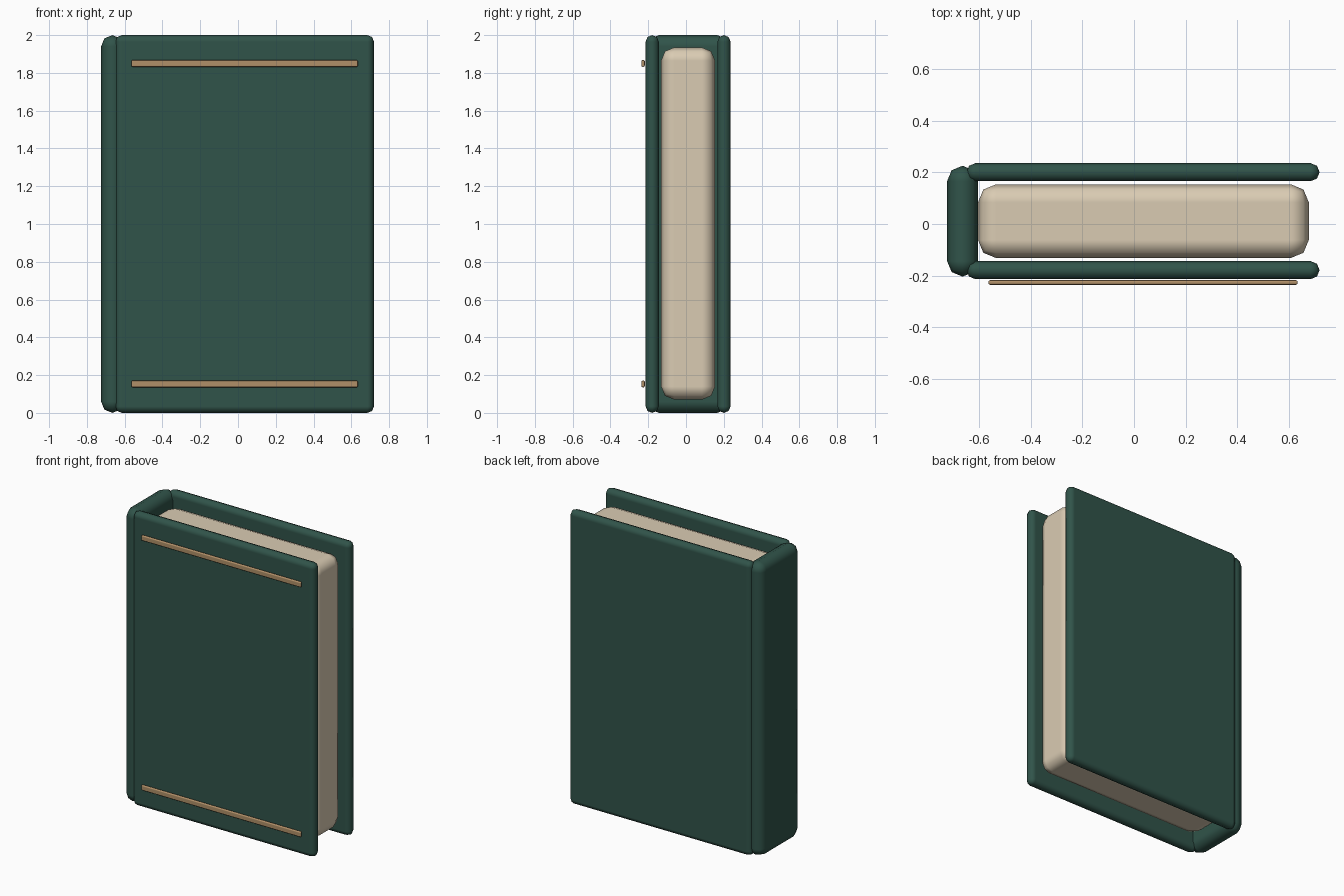
import bpy

if "Cube" in bpy.data.objects:
    bpy.data.objects.remove(bpy.data.objects["Cube"])


def material(name, rgb):
    m = bpy.data.materials.new(name)
    m.diffuse_color = (*rgb, 1)
    m.use_nodes = True
    m.node_tree.nodes["Principled BSDF"].inputs["Base Color"].default_value = m.diffuse_color
    return m


GREEN = material("green_cloth", (0.03, 0.088, 0.068))
PAPER = material("paper", (0.70, 0.60, 0.45))
GOLD = material("gold_trim", (0.44, 0.28, 0.14))


def block(name, lo, hi, bevel, mat):
    """Rounded box spanning the corners lo and hi."""
    center = [(a + b) / 2 for a, b in zip(lo, hi)]
    bpy.ops.mesh.primitive_cube_add(size=1, location=center)
    ob = bpy.context.object
    ob.name = name
    ob.scale = [b - a for a, b in zip(lo, hi)]
    bpy.ops.object.transform_apply(location=False, rotation=False, scale=True)
    ob.data.materials.append(mat)
    ob.data.shade_smooth()
    mod = ob.modifiers.new("Rounded edges", 'BEVEL')
    mod.width = bevel
    mod.segments = 2
    mod.harden_normals = True
    return ob


MID = 0.011  # book centre line; the trim shifts it back slightly

# Cover boards on both sides of the pages
for name, side in (("front_cover", -1), ("back_cover", 1)):
    y = MID + side * 0.19
    block(name, (-0.65, y - 0.035, 0), (0.72, y + 0.035, 2), 0.035, GREEN)

# Spine
block("spine", (-0.725, MID - 0.215, 0), (-0.605, MID + 0.215, 2), 0.06, GREEN)

# Page block
block("pages", (-0.605, MID - 0.143, 0.07), (0.678, MID + 0.143, 1.935), 0.07, PAPER)

# Trim bands on the front cover
for name, z in (("lower_band", 0.153), ("upper_band", 1.85)):
    block(name, (-0.565, -0.236, z - 0.018), (0.635, -0.218, z + 0.018), 0.007, GOLD)
